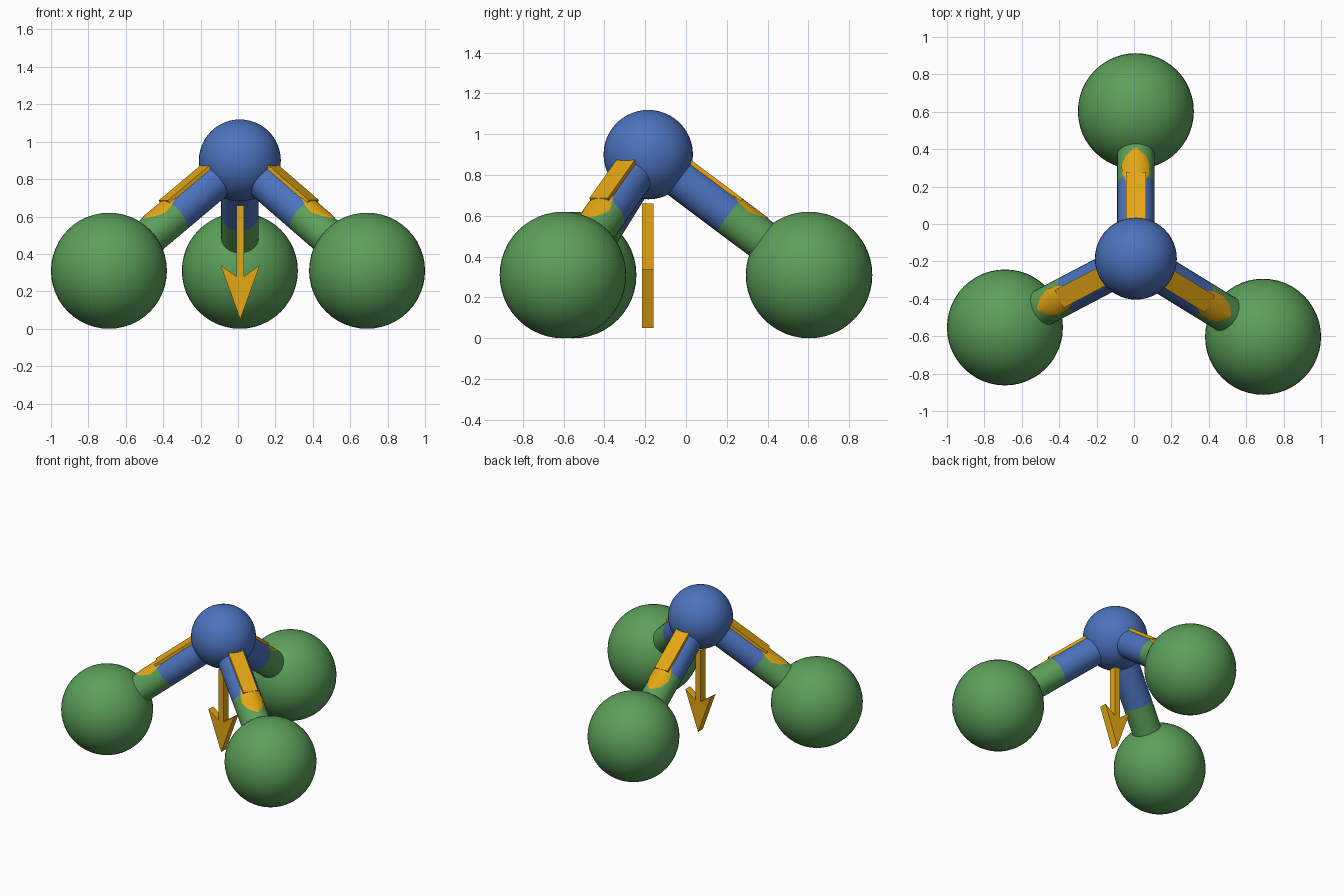
import bpy, bmesh, math
from mathutils import Vector, Matrix

if "Cube" in bpy.data.objects:
    bpy.data.objects.remove(bpy.data.objects["Cube"])


def material(name, rgb):
    m = bpy.data.materials.new(name)
    m.diffuse_color = (*rgb, 1)
    m.use_nodes = True
    m.node_tree.nodes["Principled BSDF"].inputs["Base Color"].default_value = m.diffuse_color
    return m


BLUE = material("blue", (0.072, 0.171, 0.52))
GREEN = material("green", (0.107, 0.352, 0.102))
GOLD = material("gold", (0.78, 0.39, 0.007))

TOP = Vector((0.01, -0.185, 0.90))
OUTER = {"left": Vector((-0.69, -0.553, 0.31)),
         "right": Vector((0.69, -0.603, 0.31)),
         "back": Vector((0.01, 0.603, 0.31))}
R_BOND = 0.1


def finish(name, bm, mat, matrix=None, smooth=True):
    bmesh.ops.recalc_face_normals(bm, faces=bm.faces)
    me = bpy.data.meshes.new(name)
    bm.to_mesh(me)
    bm.free()
    me.materials.append(mat)
    ob = bpy.data.objects.new(name, me)
    if matrix:
        ob.matrix_world = matrix
    bpy.context.collection.objects.link(ob)
    for p in me.polygons:
        p.use_smooth = smooth
    return ob


def sphere(name, centre, radius, mat):
    bm = bmesh.new()
    bmesh.ops.create_uvsphere(bm, u_segments=48, v_segments=24, radius=radius)
    finish(name, bm, mat, Matrix.Translation(centre))


def prism(bm, outline, lo, hi):
    """Extrude an (x, z) outline from y = lo to y = hi."""
    a = [bm.verts.new((x, lo, z)) for x, z in outline]
    f = bm.faces.new(a)
    new = bmesh.ops.extrude_face_region(bm, geom=[f])["geom"]
    bmesh.ops.translate(bm, vec=(0, hi - lo, 0),
                        verts=[v for v in new if isinstance(v, bmesh.types.BMVert)])


# Balls
sphere("top_ball", TOP, 0.219, BLUE)
for side, p in OUTER.items():
    sphere(side + "_ball", p, 0.31, GREEN)

for side, p in OUTER.items():
    # Local frame: z along the bond, y on its upper side
    d = (p - TOP).normalized()
    up = (Vector((0, 0, 1)) - d * d.z).normalized()
    across = up.cross(d)
    frame = Matrix((across, up, d)).transposed().to_4x4()
    frame.translation = TOP
    length = (p - TOP).length

    # Two-colour rod
    for part, start, mat in (("upper", 0, BLUE), ("lower", length / 2, GREEN)):
        bm = bmesh.new()
        bmesh.ops.create_cone(bm, cap_ends=False, segments=32, radius1=R_BOND,
                              radius2=R_BOND, depth=length / 2,
                              matrix=Matrix.Translation((0, 0, start + length / 4)))
        finish(f"{side}_rod_{part}", bm, mat, frame)

    # Arrow shaft set into the top of the rod
    bm = bmesh.new()
    prism(bm, [(-0.053, 0.12), (0.053, 0.12), (0.053, 0.5), (-0.053, 0.5)], 0.07, 0.105)
    finish(side + "_arrow_shaft", bm, GOLD, frame, smooth=False)

    # Arrow head wrapped on the rod
    bm = bmesh.new()
    rows = []
    for s, half in ((0.45, 31), (0.51, 43), (0.56, 48), (0.62, 32), (0.66, 6)):
        angles = [math.radians(half * (i / 6 - 1)) for i in range(13)]
        rows.append([bm.verts.new((0.104 * math.sin(a), 0.104 * math.cos(a), s))
                     for a in angles])
    for r0, r1 in zip(rows, rows[1:]):
        for i in range(12):
            bm.faces.new((r0[i], r0[i + 1], r1[i + 1], r1[i]))
    ob = finish(side + "_arrow_head", bm, GOLD, frame)
    if ob.data.polygons[0].normal.y < 0:
        ob.data.flip_normals()

# Central downward arrow
bm = bmesh.new()
prism(bm, [(-0.021, 0.66), (-0.021, 0.28), (-0.105, 0.34), (0, 0.05),
           (0.105, 0.34), (0.021, 0.28), (0.021, 0.66)], -0.028, 0.028)
finish("down_arrow", bm, GOLD, Matrix.Translation((0.012, -0.187, 0)), smooth=False)
